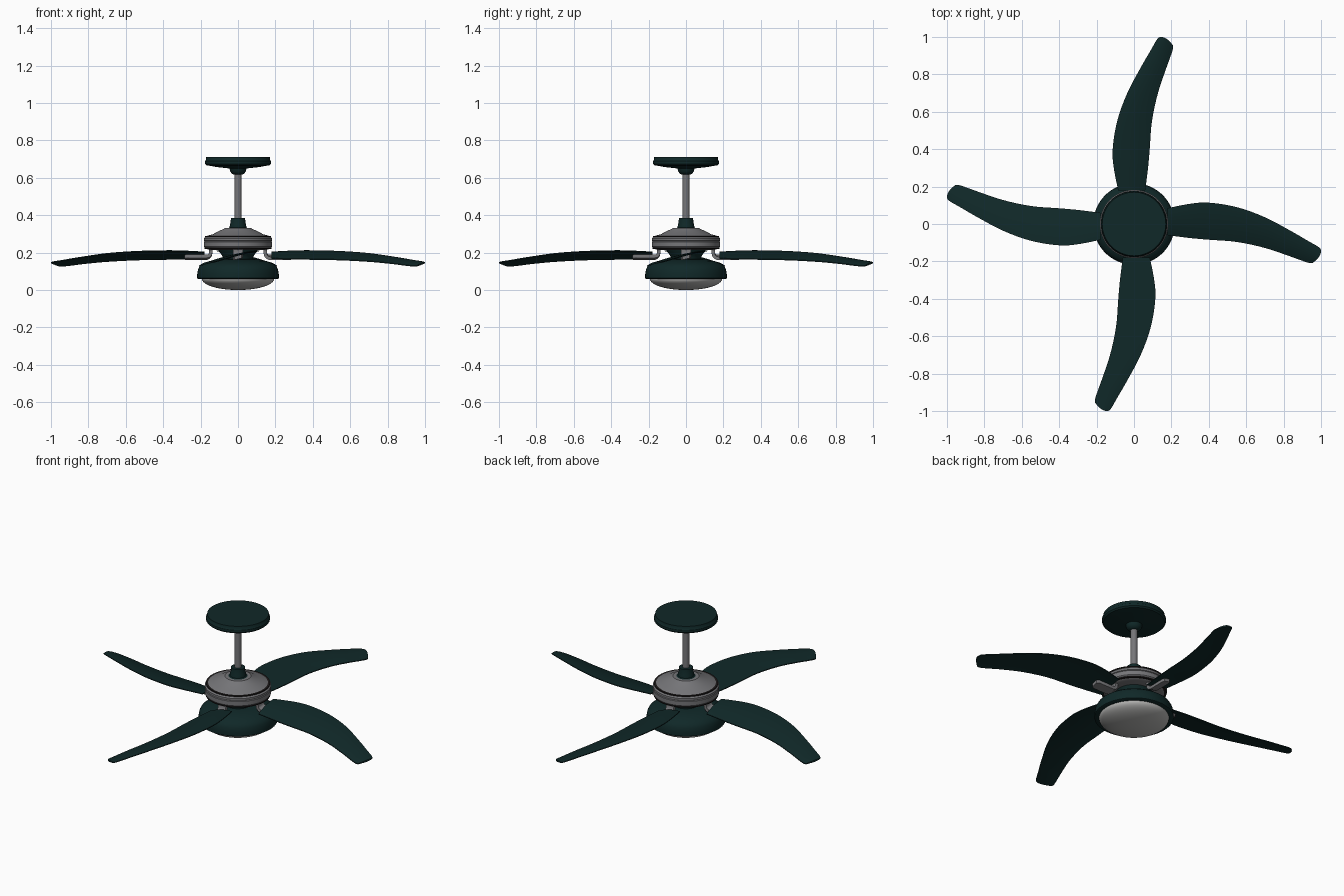
import bpy, bmesh, math
from mathutils import Vector

if "Cube" in bpy.data.objects:
    bpy.data.objects.remove(bpy.data.objects["Cube"])


def material(name, rgb):
    m = bpy.data.materials.new(name)
    m.diffuse_color = (*rgb, 1)
    m.use_nodes = True
    m.node_tree.nodes["Principled BSDF"].inputs["Base Color"].default_value = m.diffuse_color
    return m


GREEN = material("dark green", (0.005, 0.021, 0.021))
GREY = material("motor grey", (0.18, 0.18, 0.19))
GLASS = material("frosted glass", (0.45, 0.45, 0.44))
BLACK = material("groove black", (0.012, 0.01, 0.01))


def finish(bm, name, mat, angle=35):
    bmesh.ops.remove_doubles(bm, verts=bm.verts, dist=1e-5)
    bmesh.ops.recalc_face_normals(bm, faces=bm.faces)
    me = bpy.data.meshes.new(name)
    bm.to_mesh(me)
    bm.free()
    me.materials.append(mat)
    ob = bpy.data.objects.new(name, me)
    bpy.context.collection.objects.link(ob)
    bpy.ops.object.select_all(action='DESELECT')
    ob.select_set(True)
    bpy.context.view_layer.objects.active = ob
    bpy.ops.object.shade_smooth_by_angle(angle=math.radians(angle))
    return ob


def lathe(name, mat, profile, n=64):
    """Spin an (r, z) profile round the z axis."""
    bm = bmesh.new()
    vs = [bm.verts.new((r, 0, z)) for r, z in profile]
    es = [bm.edges.new(p) for p in zip(vs, vs[1:])]
    bmesh.ops.spin(bm, geom=vs + es, axis=(0, 0, 1), cent=(0, 0, 0),
                   angle=math.tau, steps=n, use_duplicate=False)
    return finish(bm, name, mat)


def loft(bm, rings):
    """Skin closed rings of points and cap both ends."""
    rows = [[bm.verts.new(p) for p in ring] for ring in rings]
    n = len(rows[0])
    for a, b in zip(rows, rows[1:]):
        for i in range(n):
            j = (i + 1) % n
            bm.faces.new((a[i], a[j], b[j], b[i]))
    bm.faces.new(rows[0])
    bm.faces.new(rows[-1])


def four_way(ob):
    """Repeat a part at each quarter turn."""
    for k in range(1, 4):
        c = ob.copy()
        c.name = f"{ob.name}_{k + 1}"
        c.rotation_euler.z = k * math.pi / 2
        bpy.context.collection.objects.link(c)


def spline(pts, t):
    """Catmull-Rom through pts, t in 0..1."""
    pts = [Vector(p) for p in pts]
    s = t * (len(pts) - 1)
    i = min(int(s), len(pts) - 2)
    f = s - i
    p1, p2 = pts[i], pts[i + 1]
    p0 = pts[i - 1] if i else 2 * p1 - p2
    p3 = pts[i + 2] if i + 2 < len(pts) else 2 * p2 - p1
    return 0.5 * (2 * p1 + (p2 - p0) * f + (2 * p0 - 5 * p1 + 4 * p2 - p3) * f * f
                  + (3 * p1 - p0 - 3 * p2 + p3) * f ** 3)


# ceiling canopy with ball neck
lathe("ceiling_canopy", GREEN, [
    (0, 0.71), (0.17, 0.71), (0.172, 0.695), (0.176, 0.69), (0.176, 0.675),
    (0.168, 0.667), (0.11, 0.657), (0.045, 0.65), (0.042, 0.635),
    (0.033, 0.622), (0.018, 0.616), (0, 0.616)])
# down rod and its coupling
lathe("down_rod", GREY, [(0, 0.63), (0.019, 0.63), (0.019, 0.35), (0, 0.35)], 32)
lathe("rod_coupling", GREEN, [
    (0, 0.385), (0.038, 0.385), (0.04, 0.36), (0.043, 0.35), (0.045, 0.335),
    (0.055, 0.33), (0.06, 0.32), (0, 0.32)], 48)
# motor housing
lathe("motor_housing", GREY, [
    (0, 0.332), (0.072, 0.331), (0.078, 0.326), (0.105, 0.314), (0.135, 0.298),
    (0.165, 0.29), (0.174, 0.284), (0.183, 0.276), (0.183, 0.264), (0.178, 0.261),
    (0.183, 0.258), (0.183, 0.232), (0.175, 0.222), (0.15, 0.214), (0, 0.214)])
for nm, r, z in (("upper_groove_ring", 0.177, 0.287), ("lower_groove_ring", 0.179, 0.222)):
    lathe(nm, BLACK, [(r - 0.02, z + 0.003), (r, z + 0.003), (r, z - 0.003),
                      (r - 0.02, z - 0.003), (r - 0.02, z + 0.003)])
# light kit: neck, shade body and glass bowl
lathe("light_neck", GREEN, [
    (0, 0.218), (0.105, 0.218), (0.1, 0.205), (0.085, 0.185), (0.078, 0.165),
    (0.08, 0.15), (0, 0.15)])
lathe("light_body", GREEN, [
    (0, 0.165), (0.08, 0.165), (0.12, 0.162), (0.155, 0.154), (0.185, 0.142),
    (0.205, 0.127), (0.214, 0.11), (0.218, 0.085), (0.218, 0.063),
    (0.213, 0.06), (0.19, 0.06), (0, 0.065)])
lathe("glass_bowl", GLASS, [(0.193, 0.064)] + [
    (0.193 * math.cos(a * math.pi / 24), 0.06 * (1 - math.sin(a * math.pi / 24)))
    for a in range(12)] + [(0, 0)])

# curved pitched blade: upper and lower edges seen from the top
back = [(0.18, 0.085, 0.203), (0.3, 0.108, 0.209), (0.4, 0.114, 0.21),
        (0.55, 0.09, 0.206), (0.7, 0.036, 0.195), (0.84, -0.038, 0.175),
        (0.93, -0.09, 0.16), (0.99, -0.125, 0.15), (1.0, -0.142, 0.146)]
front = [(0.18, -0.06, 0.168), (0.3, -0.075, 0.166), (0.4, -0.084, 0.164),
         (0.55, -0.096, 0.161), (0.7, -0.128, 0.153), (0.82, -0.168, 0.142),
         (0.89, -0.193, 0.133), (0.935, -0.208, 0.128), (0.955, -0.208, 0.128)]
bm = bmesh.new()
rings = []
M, N = 8, 40
for k in range(N + 1):
    t = k / N
    a, b = spline(back, t), spline(front, t)
    tip = max(0, (t - 0.85) / 0.15) * 0.012
    top, low = [], []
    for j in range(M + 1):
        s = j / M
        bulge = 4 * s * (1 - s)
        p = a.lerp(b, s) + Vector((tip * bulge, 0, 0.006 * bulge))
        th = 0.0025 + 0.0025 * bulge
        top.append(p + Vector((0, 0, th)))
        low.append(p - Vector((0, 0, th)))
    rings.append(top + low[::-1])
loft(bm, rings)
four_way(finish(bm, "fan_blade", GREEN, 50))

# bent bracket from the motor to the underside of the blade
path = [(0.145, 0.225), (0.145, 0.205), (0.148, 0.188), (0.157, 0.178),
        (0.172, 0.174), (0.2, 0.174), (0.27, 0.175), (0.285, 0.175)]
bm = bmesh.new()
rings = []
for i, (x, z) in enumerate(path):
    x0, z0 = path[max(i - 1, 0)]
    x1, z1 = path[min(i + 1, len(path) - 1)]
    d = Vector((x1 - x0, 0, z1 - z0)).normalized()
    nrm = Vector((-d.z, 0, d.x)) * 0.009
    w = 0.026 if i < 7 else 0.018
    tilt = 0.22 * min(1, i / 4)
    rings.append([Vector((x, y, z + tilt * y)) + nrm * s
                  for y, s in ((-w, -1), (w, -1), (w, 1), (-w, 1))])
loft(bm, rings)
four_way(finish(bm, "blade_bracket", GREY))
